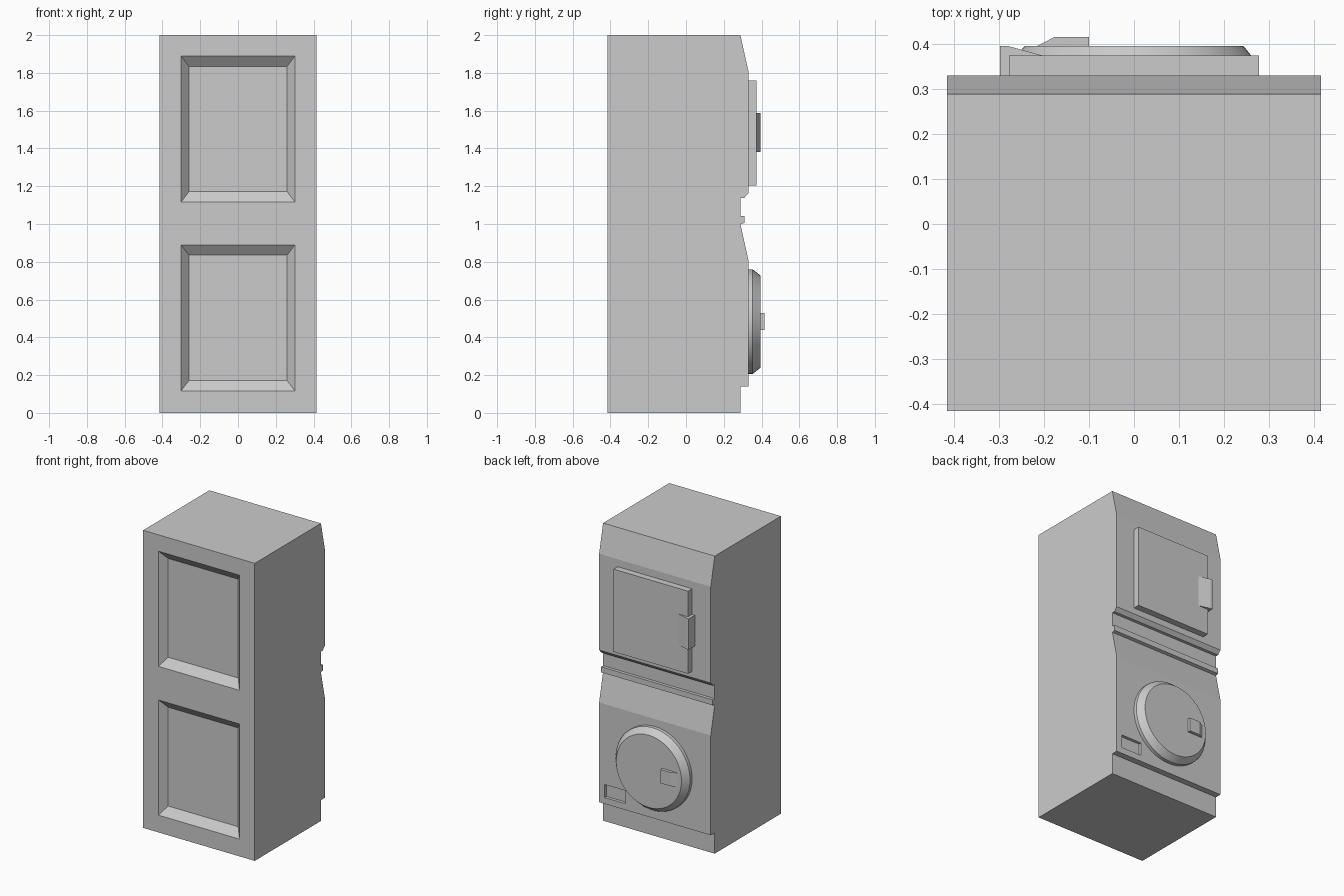
import bpy, bmesh
from math import radians
from mathutils import Matrix

if "Cube" in bpy.data.objects:
    bpy.data.objects.remove(bpy.data.objects["Cube"])


def add_object(name, bm):
    bmesh.ops.recalc_face_normals(bm, faces=bm.faces)
    mesh = bpy.data.meshes.new(name)
    bm.to_mesh(mesh)
    bm.free()
    ob = bpy.data.objects.new(name, mesh)
    bpy.context.collection.objects.link(ob)
    return ob


def loft(name, rings):
    """Closed solid joining two matching rings of points."""
    bm = bmesh.new()
    a, b = [[bm.verts.new(p) for p in ring] for ring in rings]
    bm.faces.new(a)
    bm.faces.new(b)
    for i in range(len(a)):
        j = (i + 1) % len(a)
        bm.faces.new((a[i], a[j], b[j], b[i]))
    return add_object(name, bm)


def extrude_x(name, yz, x0, x1):
    return loft(name, [[(x, y, z) for y, z in yz] for x in (x0, x1)])


def extrude_z(name, xy, z0, z1):
    return loft(name, [[(x, y, z) for x, y in xy] for z in (z0, z1)])


def rect(y, hx, hz, zc):
    return [(-hx, y, zc - hz), (hx, y, zc - hz), (hx, y, zc + hz), (-hx, y, zc + hz)]


def cut(ob, cutter):
    mod = ob.modifiers.new("cut", 'BOOLEAN')
    mod.operation = 'DIFFERENCE'
    mod.solver = 'EXACT'
    mod.object = cutter
    cutter.hide_render = True
    bpy.context.view_layer.objects.active = ob
    bpy.ops.object.modifier_apply(modifier=mod.name)
    bpy.data.objects.remove(cutter)


W = 0.415          # half width of the cabinet
FACE = 0.33        # plane carrying the two doors

# Stacked cabinet from its side profile (y, z)
cabinet = extrude_x("cabinet", [
    (-W, 0), (0.288, 0), (0.288, 0.14), (FACE, 0.14), (FACE, 0.81), (0.288, 1.0),
    (0.309, 1.005), (0.309, 1.042), (0.288, 1.042), (0.288, 1.138), (0.308, 1.138),
    (FACE, 1.163), (FACE, 1.81), (0.288, 2.0), (-W, 2.0)], -W, W)

# Two bevelled recessed panels
D = 0.045
for zc in (0.503, 1.503):
    cut(cabinet, loft("panel_cutter", [rect(-W - D, 0.343, 0.442, zc),
                                       rect(-W + D, 0.26, 0.332, zc)]))

# Small filter hatch recess
cut(cabinet, extrude_z("hatch_cutter", [
    (0.22, FACE - 0.02), (0.374, FACE - 0.02), (0.374, 0.4), (0.22, 0.4)], 0.182, 0.27))

# Square upper door and its wrap-around handle
extrude_z("square_door", [(-0.277, FACE), (0.277, FACE), (0.277, 0.374), (-0.277, 0.374)],
          1.205, 1.76)
extrude_z("square_door_handle", [
    (-0.297, FACE), (-0.297, 0.395), (-0.28, 0.395), (-0.2, 0.373), (-0.2, FACE)],
    1.38, 1.588)

# Round lower door: short rim, then a chamfer to the flat face
for name, r1, r2, y0, y1 in (("round_door_rim", 0.277, 0.277, FACE, 0.353),
                             ("round_door_face", 0.277, 0.243, 0.353, 0.395)):
    bm = bmesh.new()
    bmesh.ops.create_cone(bm, cap_ends=True, segments=48, radius1=r1, radius2=r2,
                          depth=y1 - y0)
    bmesh.ops.transform(bm, verts=bm.verts, matrix=Matrix.Translation(
        (0, (y0 + y1) / 2, 0.483)) @ Matrix.Rotation(radians(-90), 4, 'X'))
    door = add_object(name, bm)
    bpy.ops.object.select_all(action='DESELECT')
    door.select_set(True)
    bpy.context.view_layer.objects.active = door
    bpy.ops.object.shade_smooth_by_angle(angle=radians(25))

# Round door handle with one sloped side
extrude_z("round_door_handle", [
    (-0.217, 0.394), (-0.176, 0.415), (-0.1, 0.415), (-0.1, 0.394)], 0.438, 0.53)
